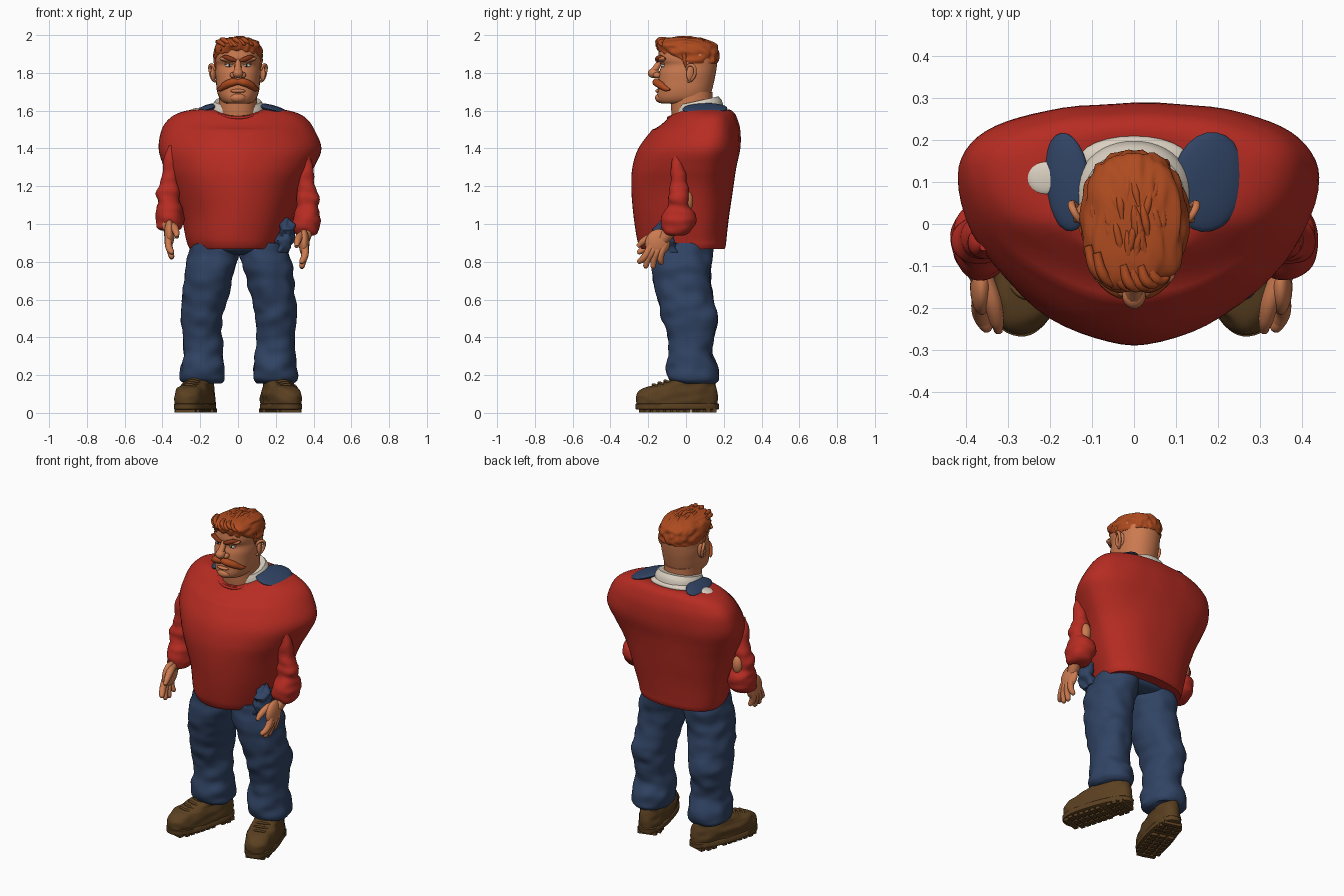
import bpy, bmesh, math, random
from mathutils import Vector, Matrix, noise

random.seed(4)
default_cube = bpy.data.objects.get("Cube")
if default_cube:
    bpy.data.objects.remove(default_cube, do_unlink=True)


def make_material(name, red, green, blue):
    material = bpy.data.materials.new(name)
    material.use_nodes = True
    colour = (red, green, blue, 1)
    material.diffuse_color = colour
    shader = material.node_tree.nodes["Principled BSDF"]
    shader.inputs["Base Color"].default_value = colour
    shader.inputs["Roughness"].default_value = 0.8
    return material


RED = make_material("sweater red", .47, .025, .016)
BLUE = make_material("denim blue", .03, .057, .128)
BROWN = make_material("boot brown", .105, .052, .015)
SKIN = make_material("skin", .6, .197, .08)
HAIR = make_material("ginger hair", .42, .07, .014)
BROW = make_material("dark ginger", .25, .04, .01)
CREAM = make_material("shirt cream", .7, .63, .53)
DARK = make_material("pupil dark", .02, .02, .02)


def finish(name, mesh, material, angle=50):
    mesh.materials.clear()
    mesh.materials.append(material)
    mesh.polygons.foreach_set("use_smooth", [True] * len(mesh.polygons))
    mesh.set_sharp_from_angle(angle=math.radians(angle))
    obj = bpy.data.objects.new(name, mesh)
    bpy.context.scene.collection.objects.link(obj)
    return obj


def bm_finish(name, bm, material, angle=50):
    bmesh.ops.recalc_face_normals(bm, faces=bm.faces)
    mesh = bpy.data.meshes.new(name)
    bm.to_mesh(mesh)
    bm.free()
    return finish(name, mesh, material, angle)


def catmull(a, b, c, d, t):
    return [(2 * q + (r - p) * t + (2 * p - 5 * q + 4 * r - s) * t * t
             + (3 * q - p - 3 * r + s) * t ** 3) / 2 for p, q, r, s in zip(a, b, c, d)]


def power(value, n):
    return math.copysign(abs(value) ** (2 / n), value)


def loft(name, rings, material, mid=.5, front=2.2, back=2.2, steps=5, segs=48,
         fold=0, freq=(6, 6, 20), lean=None, matrix=None):
    """Rings are (z, centre x, half width, front y, back y), bottom to top."""
    dense = []
    for i in range(len(rings) - 1):
        four = [rings[max(0, min(len(rings) - 1, i + k))] for k in (-1, 0, 1, 2)]
        dense += [catmull(*four, k / steps) for k in range(steps)]
    dense.append(rings[-1])
    bm = bmesh.new()
    loops = []
    for z, cx, w, yf, yb in dense:
        ym = yf + (yb - yf) * mid
        loop = []
        for k in range(segs):
            a = math.tau * k / segs
            c, s = math.cos(a), math.sin(a)
            n = back if s > 0 else front
            p = Vector((cx + w * power(c, n), ym + (yb - ym if s > 0 else ym - yf) * power(s, n), z))
            if lean:
                p.z += lean(p)
            if fold:
                bump = noise.noise(Vector([u * f for u, f in zip(p, freq)])) * fold
                p += Vector((c, s, 0)) * bump
            loop.append(bm.verts.new(matrix @ p if matrix else p))
        loops.append(loop)
    for low, high in zip(loops, loops[1:]):
        for k in range(segs):
            j = (k + 1) % segs
            bm.faces.new((low[k], low[j], high[j], high[k]))
    bm.faces.new(loops[0])
    bm.faces.new(loops[-1])
    return bm_finish(name, bm, material)


def blob(name, loc, scale, material, turn=(0, 0, 0)):
    bm = bmesh.new()
    bmesh.ops.create_uvsphere(bm, u_segments=24, v_segments=14, radius=1)
    spin = Matrix.Rotation(turn[2], 4, "Z") @ Matrix.Rotation(turn[1], 4, "Y") @ Matrix.Rotation(turn[0], 4, "X")
    bm.transform(Matrix.Translation(loc) @ spin @ Matrix.Diagonal((*scale, 1)))
    return bm_finish(name, bm, material)


def tube(name, points, material):
    """Smooth tapering tube through (x, y, z, radius) points."""
    curve = bpy.data.curves.new(name, "CURVE")
    curve.dimensions = "3D"
    curve.bevel_depth = 1
    curve.bevel_resolution = 3
    curve.use_fill_caps = True
    spline = curve.splines.new("BEZIER")
    spline.bezier_points.add(len(points) - 1)
    spline.resolution_u = 6
    for knot, (x, y, z, r) in zip(spline.bezier_points, points):
        knot.co = (x, y, z)
        knot.radius = r
        knot.handle_left_type = knot.handle_right_type = "AUTO"
    helper = bpy.data.objects.new("tube_helper", curve)
    bpy.context.scene.collection.objects.link(helper)
    depsgraph = bpy.context.evaluated_depsgraph_get()
    mesh = bpy.data.meshes.new_from_object(helper.evaluated_get(depsgraph))
    bpy.data.objects.remove(helper, do_unlink=True)
    return finish(name, mesh, material)


# Sweater: broad shoulders, narrow hem, neckline dropping at the front
loft("sweater", [
    (.868, -.01, .25, -.238, .205), (.89, -.01, .26, -.252, .212), (.93, -.01, .27, -.264, .216),
    (1.05, 0, .3, -.278, .23), (1.2, 0, .35, -.29, .25), (1.3, .005, .395, -.283, .268),
    (1.4, .01, .43, -.25, .289), (1.5, 0, .402, -.178, .287), (1.56, 0, .358, -.128, .27),
    (1.592, 0, .3, -.1, .252), (1.607, 0, .22, -.088, .225), (1.603, 0, .135, -.082, .185)],
    RED, mid=.67, front=1.87, back=2.2, segs=64, fold=.006, freq=(7, 7, 4),
    lean=lambda p: .42 * min(0, p.y) * max(0, min(1, (p.z - 1.5) * 10)))
tube("neckline_rib", [(x, y, z, .007) for x, y, z in (
    (-.13, .02, 1.602), (-.105, -.045, 1.582), (-.05, -.086, 1.566), (0, -.095, 1.562),
    (.05, -.086, 1.566), (.105, -.045, 1.582), (.13, .02, 1.602))], RED)

# Shirt collar and overall straps showing at the neck
loft("shirt_collar", [(1.57, 0, .145, -.06, .2), (1.61, 0, .138, -.055, .19), (1.638, 0, .122, -.05, .172)],
     CREAM, mid=.45, lean=lambda p: .22 * p.y)
blob("shirt_back", (0, .155, 1.61), (.13, .055, .026), CREAM)
blob("shirt_shoulder", (-.212, .11, 1.604), (.045, .04, .011), CREAM, (0, -.12, 0))
blob("left_strap", (.178, .1, 1.61), (.09, .12, .02), BLUE, (0, .26, -.15))
blob("right_strap", (-.16, .1, 1.612), (.058, .118, .02), BLUE, (0, -.32, .1))

# Trousers
loft("trouser_seat", [(.835, 0, .09, -.09, .08), (.85, 0, .2, -.15, .125), (.875, 0, .235, -.18, .145),
                      (.93, 0, .23, -.18, .15)], BLUE)
loft("hip_pocket", [(.85, .235, .035, -.16, -.05), (.9, .248, .042, -.175, -.06), (.96, .255, .04, -.175, -.06),
                    (1.0, .26, .032, -.155, -.06), (1.035, .265, .008, -.12, -.08)], BLUE, fold=.025,
     freq=(20, 20, 30))
for name, s in (("left", 1), ("right", -1)):
    loft(name + "_trouser_leg", [(z, s * (x + .005 * s), w, f, b) for z, x, w, f, b in (
        (.155, .19, .095, -.055, .15), (.18, .193, .115, -.09, .168), (.24, .193, .117, -.105, .168),
        (.32, .19, .105, -.09, .135), (.42, .195, .107, -.1, .152), (.5, .198, .108, -.125, .168),
        (.58, .185, .115, -.14, .15), (.7, .165, .125, -.17, .13), (.8, .145, .135, -.18, .135),
        (.9, .125, .12, -.17, .14))], BLUE, steps=8, fold=.014, freq=(11, 11, 15))

    # Boots, toes turned out, with a lugged sole
    foot = Matrix.Translation((s * .18, .1, 0)) @ Matrix.Rotation(s * .29, 4, "Z") @ Matrix.Translation((0, -.1, 0))
    loft(name + "_boot", [(.04, 0, .081, -.272, .165), (.075, 0, .084, -.276, .17), (.105, 0, .082, -.268, .166),
                          (.13, 0, .076, -.24, .16), (.145, 0, .07, -.185, .155), (.165, 0, .068, -.115, .15),
                          (.185, 0, .066, -.07, .145), (.2, 0, .06, -.05, .13)], BROWN, mid=.4, front=2.4,
         back=2.4, fold=.01, freq=(15, 15, 25), matrix=foot)
    loft(name + "_sole", [(.018, 0, .083, -.272, .17), (.02, 0, .086, -.279, .174), (.046, 0, .087, -.281, .176),
                          (.05, 0, .083, -.273, .17)], BROWN, mid=.4, front=2.4, back=2.4, steps=1, matrix=foot)
    bm = bmesh.new()
    for row in range(11):
        if row == 7:
            continue
        for col in (-1, 0, 1):
            y = -.235 + row * .037
            x = col * (.05 if 0 < row < 10 else .036)
            place = Matrix.Translation((x, y, .013)) @ Matrix.Diagonal((.038, .026, .022, 1))
            bmesh.ops.create_cube(bm, size=1, matrix=foot @ place)
    bm_finish(name + "_sole_lugs", bm, BROWN, 30)
    for i in range(4):
        y, z = -.18 + i * .032, .15 + i * .01
        lace = [(-.05, y + .02, z - .016), (0, y - .005, z), (.05, y + .02, z - .016)]
        tube(name + "_lace", [(*(foot @ Vector(p)), .007) for p in lace], BROWN)

    # Sleeves emerging from the body, right one sits slightly higher
    up = .01 if s > 0 else .035
    loft(name + "_sleeve", [(z + up, s * x, w, f, b) for z, x, w, f, b in (
        (.93, .362, .042, -.1, -.01), (.945, .362, .062, -.12, .02), (.985, .361, .073, -.132, .047),
        (1.04, .363, .07, -.122, .052), (1.08, .368, .058, -.1, .02), (1.13, .37, .06, -.095, .018),
        (1.2, .36, .046, -.083, .008), (1.3, .357, .037, -.078, -.015), (1.38, .357, .014, -.068, -.04))],
        RED, fold=.01, freq=(12, 12, 25))
    blob(name + "_forearm", (s * .362, .008, 1.11 + up), (.032, .03, .055), SKIN)

    # Hands hanging with palms turned inward
    lift = 0 if s > 0 else .05
    cx = .35 if s > 0 else .363

    def hand_tube(part, points):
        tube(f"{name}_{part}", [(s * (cx + x), y - .01, z + lift, r) for x, y, z, r in points], SKIN)

    hand_tube("wrist", [(.015, -.04, 1.0, .034), (.012, -.075, .96, .035), (0, -.11, .92, .033)])
    blob(name + "_palm", (s * cx, -.15, .9 + lift), (.028, .066, .074), SKIN, (-.35, 0, 0))
    for i, (knuckle, tip, low) in enumerate(((-.185, -.236, .79), (-.163, -.203, .766),
                                             (-.137, -.165, .764), (-.112, -.122, .784))):
        hand_tube(f"finger_{i + 1}", [(0, knuckle + .015, .9, .021), (.006, knuckle - .008, .85, .0195),
                                      (-.002, (knuckle + tip) / 2 - .008, .815, .018),
                                      (-.012, tip, low + .01, .0145), (-.014, tip - .002, low, .007)])
    hand_tube("thumb", [(-.005, -.12, .94, .024), (-.025, -.175, .93, .022),
                        (-.036, -.22, .905, .018), (-.04, -.246, .88, .01)])

# Head and neck
loft("neck", [(1.54, 0, .1, -.07, .14), (1.6, 0, .1, -.078, .138), (1.7, 0, .102, -.085, .14)], SKIN)
loft("head", [
    (1.637, 0, .055, -.125, .05), (1.645, 0, .08, -.142, .09), (1.67, 0, .1, -.152, .125),
    (1.71, 0, .112, -.15, .138), (1.76, 0, .117, -.146, .15), (1.8, 0, .12, -.142, .158),
    (1.84, 0, .118, -.132, .164), (1.868, 0, .121, -.146, .166), (1.9, 0, .12, -.146, .164),
    (1.94, 0, .11, -.135, .145), (1.97, 0, .07, -.08, .1)], SKIN, mid=.55, front=2.4, back=2.1)
blob("chin", (0, -.13, 1.668), (.045, .034, .028), SKIN)
blob("lower_lip", (0, -.143, 1.704), (.04, .02, .011), SKIN)
blob("nose_tip", (0, -.17, 1.798), (.028, .032, .026), SKIN)
tube("nose_bridge", [(0, -.135, 1.865, .015), (0, -.15, 1.84, .017), (0, -.172, 1.805, .021)], SKIN)
for name, s in (("left", 1), ("right", -1)):
    blob(name + "_nostril", (s * .026, -.153, 1.788), (.017, .021, .016), SKIN)
    blob(name + "_brow_ridge", (s * .05, -.122, 1.87), (.048, .026, .015), SKIN, (0, s * -.15, 0))
    blob(name + "_eye", (s * .046, -.118, 1.839), (.021, .015, .01), CREAM)
    blob(name + "_pupil", (s * .045, -.131, 1.839), (.006, .003, .007), DARK)
    tube(name + "_upper_lid", [(s * .02, -.128, 1.846, .004), (s * .046, -.132, 1.852, .005),
                               (s * .07, -.114, 1.846, .004)], SKIN)
    tube(name + "_eyebrow", [(s * .01, -.15, 1.863, .008), (s * .035, -.152, 1.872, .013),
                             (s * .066, -.138, 1.883, .012), (s * .094, -.108, 1.876, .004)], BROW)
    tube(name + "_moustache", [(0, -.156, 1.753, .016), (s * .03, -.156, 1.75, .022),
                               (s * .065, -.134, 1.735, .021), (s * .092, -.105, 1.716, .014),
                               (s * .11, -.085, 1.712, .004)], HAIR)
    # Ears with a rolled rim
    blob(name + "_ear", (s * .128, .028, 1.8), (.013, .028, .046), SKIN, (-.15, 0, s * .45))
    tube(name + "_ear_rim", [(s * .12, .004, 1.815, .006), (s * .132, .012, 1.838, .008),
                             (s * .147, .038, 1.838, .009), (s * .146, .048, 1.805, .009),
                             (s * .132, .03, 1.765, .009), (s * .12, .01, 1.755, .008)], SKIN)
    tube(name + "_sideburn", [(s * .118, -.01, 1.9, .014), (s * .12, -.006, 1.86, .01),
                              (s * .119, 0, 1.825, .003)], HAIR)

# Hair: swept cap with combed ridges and loose locks, hairline high at the front
loft("hair", [(1.865, 0, .119, -.14, .166), (1.88, 0, .126, -.153, .173), (1.92, 0, .128, -.158, .174),
              (1.95, 0, .118, -.15, .16), (1.972, 0, .095, -.125, .125), (1.985, 0, .06, -.085, .075),
              (1.988, 0, .01, -.03, .0)], HAIR, steps=7, segs=96, fold=.014, freq=(45, 12, 30),
     lean=lambda p: max(-.36 * p.y - .005, -.015) * max(0, min(1, (1.99 - p.z) * 9)))


def crown(x, y):
    return 1.873 + .115 * math.sqrt(max(.02, 1 - (x / .135) ** 2 - (y / .185) ** 2))


def brow_line(x):
    return -.15 + 4 * x * x


for i in range(44):
    x = random.uniform(-.1, .1)
    y = random.uniform(-.13, .06)
    drift = random.uniform(-.025, .025)
    path = [(x + drift * t, y + .09 * t, r) for t, r in ((0, .004), (.35, .01), (.7, .009), (1, .002))]
    tube("hair_lock", [(px, py, min(1.987, crown(px, py)), r) for px, py, r in path], HAIR)
for i in range(8):
    x = -.11 + i * .021
    rise = random.uniform(-.006, .012)
    tube("fringe_lock", [(x + dx, brow_line(x + dx) + dy, z + rise, r) for dx, dy, z, r in (
        (0, .05, 1.967, .01), (.015, .008, 1.964, .013), (.035, -.004, 1.95, .009), (.05, .004, 1.94, .002))], HAIR)
